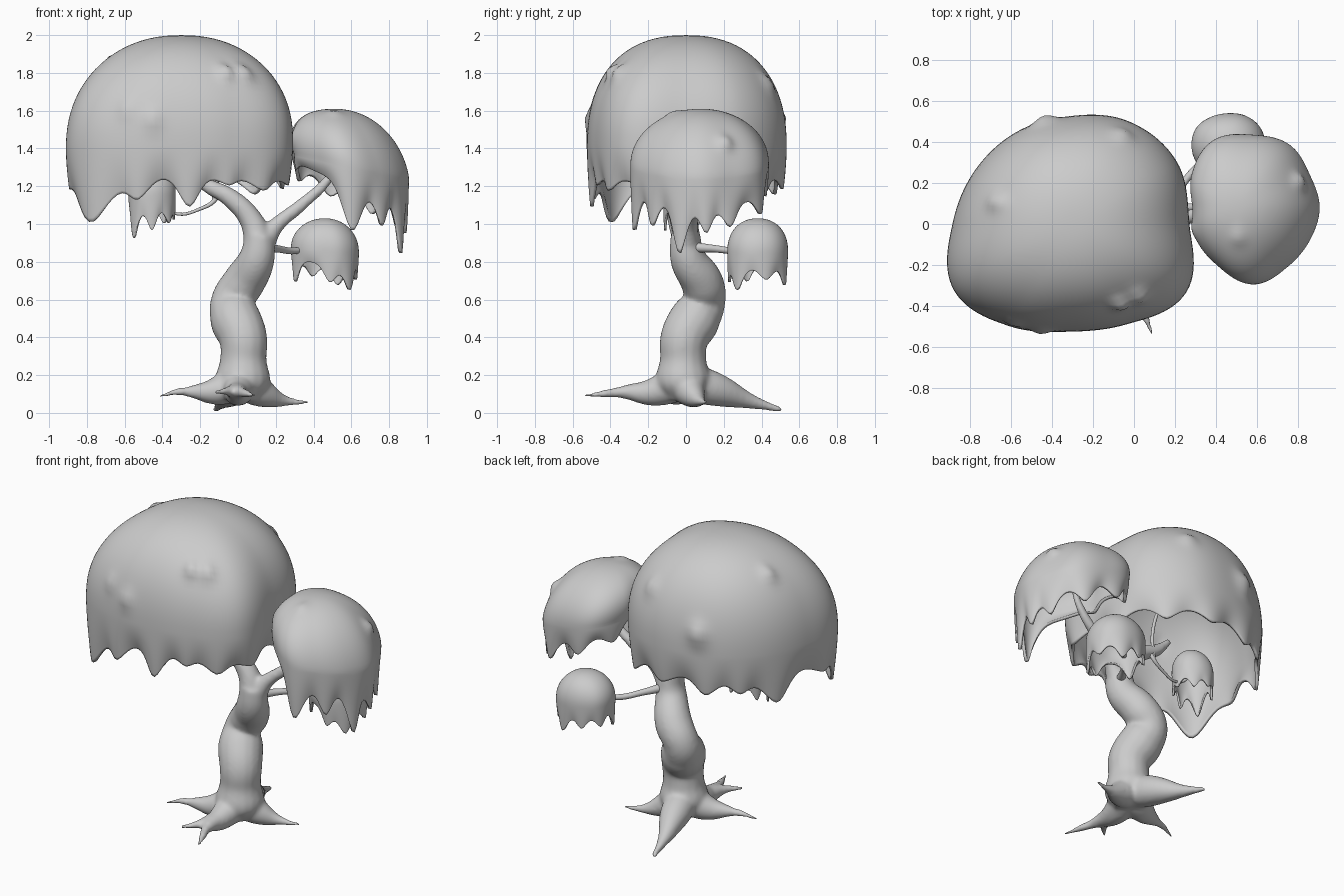
import bpy, bmesh
from math import sin, cos, pi, radians, exp
from mathutils import Vector

if "Cube" in bpy.data.objects:
    bpy.data.objects.remove(bpy.data.objects["Cube"])


def add_object(name, bm):
    mesh = bpy.data.meshes.new(name)
    bm.to_mesh(mesh)
    bm.free()
    mesh.shade_smooth()
    ob = bpy.data.objects.new(name, mesh)
    bpy.context.collection.objects.link(ob)
    return ob


def tube_into(bm, pts):
    """Add a tapered round tube through (x, y, z, radius) points."""
    cu = bpy.data.curves.new("path", 'CURVE')
    cu.dimensions = '3D'
    cu.bevel_depth = 1
    cu.bevel_resolution = 6
    cu.use_fill_caps = True
    cu.resolution_u = 8
    sp = cu.splines.new('BEZIER')
    sp.bezier_points.add(len(pts) - 1)
    sp.radius_interpolation = 'CARDINAL'
    for p, (x, y, z, r) in zip(sp.bezier_points, pts):
        p.co = (x, y, z)
        p.radius = r
        p.handle_left_type = p.handle_right_type = 'AUTO'
    ob = bpy.data.objects.new("path", cu)
    bpy.context.collection.objects.link(ob)
    bpy.context.view_layer.update()
    dg = bpy.context.evaluated_depsgraph_get()
    mesh = bpy.data.meshes.new_from_object(ob.evaluated_get(dg))
    bm.from_mesh(mesh)
    bpy.data.objects.remove(ob)
    bpy.data.meshes.remove(mesh)


def ring_value(vals, a):
    """Smooth periodic interpolation of evenly spaced values, angle in degrees."""
    n = len(vals)
    f = (a % 360) / 360 * n
    i, t = int(f), f - int(f)
    p0, p1, p2, p3 = (vals[(i + k) % n] for k in (-1, 0, 1, 2))
    return p1 + .5 * t * (p2 - p0 + t * (2*p0 - 5*p1 + 4*p2 - p3 + t * (3*(p1 - p2) + p3 - p0)))


def canopy(name, centre, apex, radii, z_top, z_eq, hem, tilt, drips, bumps=(), seg=144, thick=.018, full=.9):
    """Hollow dome with a dripping hem; drips are (angle, half width, length)."""
    bm = bmesh.new()
    cx, cy = centre
    dome, skirt = 24, 16
    mean = sum(radii) / len(radii)
    top = bm.verts.new((cx + apex, cy, z_top))
    rows = []
    for k in range(1, dome + skirt + 1):
        row = []
        phi = min(k / dome, 1) * pi / 2
        s = max(0, (k - dome) / skirt)
        for j in range(seg):
            a = j * 360 / seg
            ca, sa = cos(radians(a)), sin(radians(a))
            drop = pleat = 0
            for ang, w, ln in drips:
                d = abs((a - ang + 180) % 360 - 180) / w
                drop += ln * exp(-d ** 1.7)
                pleat += exp(-d * d)
            # the outline grows rounder towards the top
            R = mean + (ring_value(radii, a) - mean) * sin(phi)
            zq = z_eq - tilt * .5 * ca
            zh = hem - tilt * ca - drop
            r = R * sin(phi) ** full * (1 - .08 * s * s + .05 * s * s * pleat)
            z = z_top - (z_top - zq) * (1 - max(cos(phi), 0) ** full) + (zh - zq) * s
            p = Vector((cx + apex * cos(phi) + r * ca, cy + r * sa, z))
            out = (p - Vector((cx, cy, z_eq))).normalized()
            for bx, by, bz, br, bh in bumps:
                p += out * bh * exp(-((p - Vector((bx, by, bz))).length / br) ** 2)
            row.append(bm.verts.new(p))
        rows.append(row)
    for j in range(seg):
        n = (j + 1) % seg
        bm.faces.new((top, rows[0][j], rows[0][n]))
        for u, v in zip(rows, rows[1:]):
            bm.faces.new((u[j], v[j], v[n], u[n]))
    ob = add_object(name, bm)
    sm = ob.modifiers.new("soften", 'SMOOTH')
    sm.iterations = 2
    so = ob.modifiers.new("thickness", 'SOLIDIFY')
    so.thickness = thick
    so.offset = -1
    return ob


# Trunk, roots and main branches fused into one smooth skin
bm = bmesh.new()
core = (.02, -.01, .17, .1)
for path in [
    # S-shaped trunk
    [(.02, -.01, .07, .09), (.025, -.015, .16, .145), (.028, -.015, .28, .124), (.028, -.01, .39, .128),
     (-.015, .05, .5, .135), (-.035, .1, .59, .11), (.03, .085, .69, .113), (.1, .01, .82, .096),
     (.115, -.005, .95, .08)],
    # roots: left, front, front fork, right, back
    [core, (-.12, -.06, .115, .075), (-.25, -.1, .112, .033), (-.33, -.12, .11, .02), (-.42, -.15, .085, .01)],
    [core, (0, -.18, .11, .075), (.01, -.33, .11, .036), (.05, -.44, .1, .022), (.09, -.54, .09, .01)],
    [(0, -.2, .11, .06), (-.04, -.32, .115, .032), (-.12, -.42, .11, .012)],
    [core, (.14, .03, .1, .075), (.24, .07, .065, .033), (.38, .11, .055, .01)],
    [core, (-.03, .17, .12, .088), (-.08, .33, .065, .044), (-.12, .51, .014, .016)],
    # left branch and right branch
    [(.115, 0, .88, .08), (.07, 0, 1.02, .063), (-.05, 0, 1.145, .05), (-.17, .01, 1.21, .038), (-.26, .02, 1.3, .02)],
    [(.115, 0, .88, .075), (.2, .02, .99, .044), (.34, .05, 1.105, .034), (.48, .07, 1.24, .026), (.55, .08, 1.38, .018)],
]:
    tube_into(bm, path)
trunk = add_object("trunk", bm)
rm = trunk.modifiers.new("fuse", 'REMESH')
rm.mode = 'VOXEL'
rm.voxel_size = .011
rm.use_smooth_shade = True
sm = trunk.modifiers.new("soften", 'SMOOTH')
sm.factor = .5
sm.iterations = 16

# Thin twigs carrying the small canopies
for name, path in {
    "right_twig": [(.12, 0, .88, .03), (.2, .14, .87, .02), (.32, .29, .86, .017), (.43, .37, .9, .015), (.46, .38, 1.0, .012)],
    "left_twig": [(-.1, .02, 1.18, .012), (-.12, .03, 1.13, .012), (-.2, .02, 1.08, .009), (-.33, 0, 1.055, .008),
                  (-.42, 0, 1.12, .008), (-.45, 0, 1.26, .008)],
    "upper_twig": [(-.13, .03, 1.12, .01), (-.11, .04, 1.28, .01), (-.15, .06, 1.5, .01)],
}.items():
    bm = bmesh.new()
    tube_into(bm, path)
    add_object(name, bm)

# Large canopy
canopy("main_canopy", (-.32, 0), .02,
       [.59, .61, .58, .525, .515, .525, .565, .645, .575, .525, .565, .665],
       2.0, 1.42, 1.25, 0,
       [(12, 9, .07), (45, 9, .1), (75, 10, .07), (108, 10, .1), (132, 8, .08), (158, 12, .17),
        (195, 9, .06), (221, 13, .25), (247, 8, .12), (277, 8, .17), (300, 6, .05),
        (318, 7, .08), (338, 8, .05)],
       [(-.07, -.39, 1.8, .035, .05), (.03, -.37, 1.81, .045, .05), (-.58, -.45, 1.6, .04, .04),
        (-.45, -.5, 1.55, .045, .03), (-.68, .11, 1.87, .045, .03), (-.05, .45, 1.75, .05, .03),
        (-.43, .49, 1.55, .06, .04)])

# Medium canopy on the right, sagging outward
canopy("right_canopy", (.58, .08), -.07,
       [.325, .32, .355, .355, .38, .335, .285, .31, .33, .375, .335, .32],
       1.61, 1.31, 1.21, .12,
       [(5, 8, .15), (30, 10, .13), (68, 11, .12), (105, 11, .1), (140, 12, .08),
        (195, 12, .04), (274, 11, .25), (305, 9, .16), (338, 10, .27)],
       [(.51, -.06, 1.57, .04, .015), (.79, .2, 1.42, .04, .035), (.32, -.02, 1.45, .04, .02)], seg=120, full=.95)

# Two small canopies
canopy("lower_right_canopy", (.46, .38), .0,
       [.18, .18, .17, .16, .165, .18, .18, .175, .165, .16, .175, .18],
       1.03, .86, .79, .02,
       [(15, 16, .07), (65, 18, .11), (115, 16, .08), (155, 13, .08), (200, 16, .12), (280, 16, .1),
        (320, 16, .13)], seg=84, thick=.014, full=.95)
canopy("lower_left_canopy", (-.455, 0), .01,
       [.125, .125, .12, .12, .125, .125, .125, .125, .125, .12, .12, .125],
       1.3, 1.15, 1.08, .0,
       [(0, 16, .06), (55, 18, .08), (105, 16, .05), (150, 16, .1), (215, 20, .16), (270, 16, .12),
        (320, 15, .08)], seg=72, thick=.012, full=.95)
